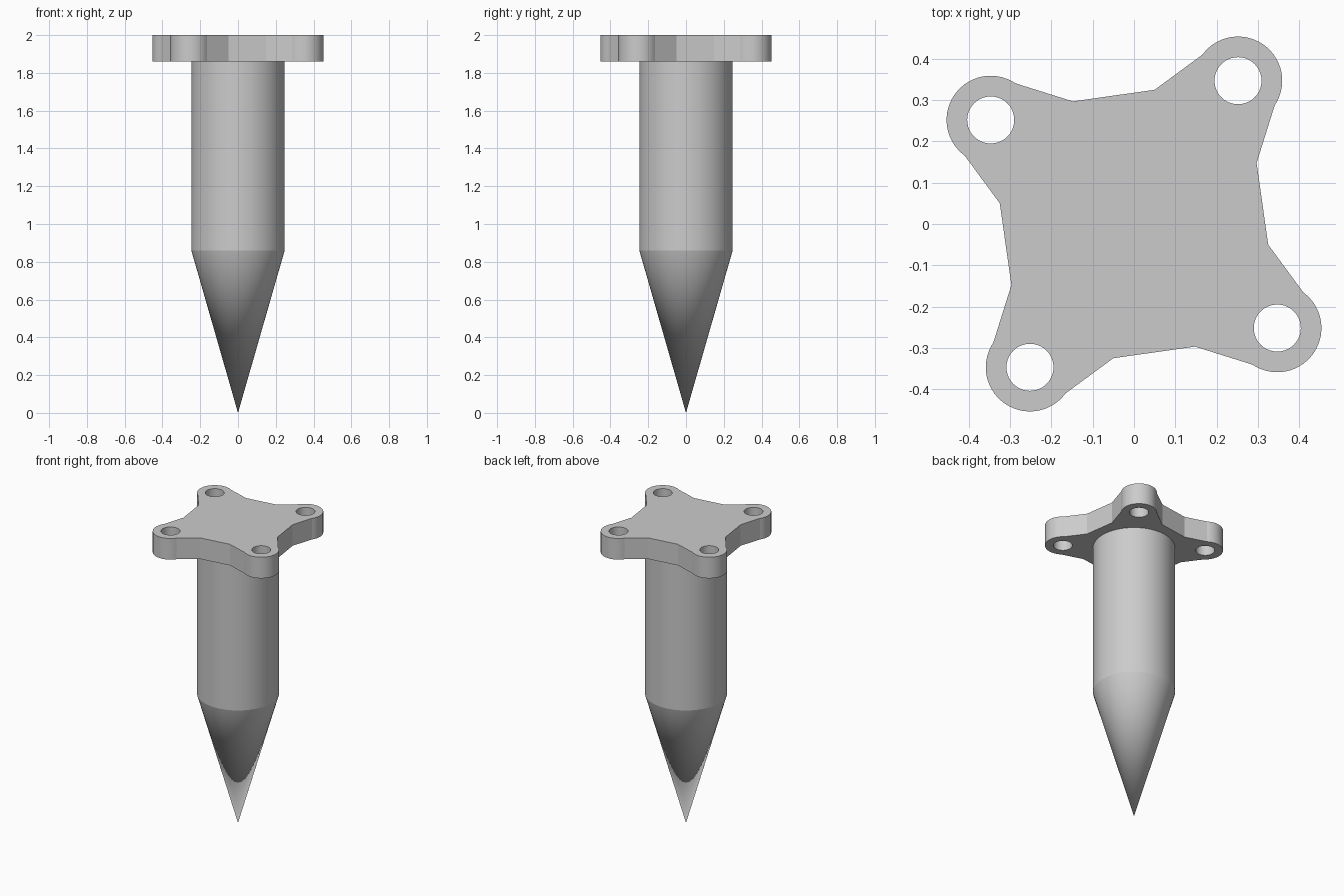
import bpy, bmesh
from math import cos, sin, pi, radians
from mathutils import Vector, Matrix

if "Cube" in bpy.data.objects:
    bpy.data.objects.remove(bpy.data.objects["Cube"])

SEG = 64
LOBE = Vector((0.252, 0.347))
LOBE_R, HOLE_R = 0.107, 0.057
PLATE_BOTTOM, PLATE_TOP = 1.86, 2.0


def smooth(obj):
    bpy.ops.object.select_all(action='DESELECT')
    obj.select_set(True)
    bpy.context.view_layer.objects.active = obj
    bpy.ops.object.shade_smooth_by_angle(angle=radians(12))


def arc(centre, r, a0, a1, n):
    angles = [radians(a0 + (a1 - a0) * i / n) for i in range(n + 1)]
    return [centre + Vector((cos(a), sin(a))) * r for a in angles]


def add_loop(curve, pts):
    s = curve.splines.new('POLY')
    s.points.add(len(pts) - 1)
    for p, co in zip(s.points, pts):
        p.co = (co.x, co.y, 0, 1)
    s.use_cyclic_u = True


# Mounting plate: one quarter outline and one bolt hole, repeated four times
quarter = arc(LOBE, LOBE_R, 144, -34, 28) + [Vector((0.297, 0.148)), Vector((0.325, -0.05))]
hole = arc(LOBE, HOLE_R, 0, 360, 40)[:-1]
turns = [Matrix.Rotation(-k * pi / 2, 2) for k in range(4)]

curve = bpy.data.curves.new("mounting_plate", 'CURVE')
curve.dimensions = '2D'
curve.fill_mode = 'BOTH'
curve.extrude = (PLATE_TOP - PLATE_BOTTOM) / 2
add_loop(curve, [t @ p for t in turns for p in quarter])
for t in turns:
    add_loop(curve, [t @ p for p in hole])

plate = bpy.data.objects.new("mounting_plate", curve)
plate.location.z = (PLATE_TOP + PLATE_BOTTOM) / 2
bpy.context.collection.objects.link(plate)
bpy.context.view_layer.objects.active = plate
plate.select_set(True)
bpy.ops.object.convert(target='MESH')
plate = bpy.context.view_layer.objects.active

# Weld caps to walls
bm = bmesh.new()
bm.from_mesh(plate.data)
bmesh.ops.remove_doubles(bm, verts=bm.verts, dist=1e-5)
bmesh.ops.recalc_face_normals(bm, faces=bm.faces)
bm.to_mesh(plate.data)
bm.free()
smooth(plate)

# Pointed shaft: lathed profile, seated slightly into the plate
profile = [(0, 0), (0.247, 0.86), (0.247, PLATE_BOTTOM + 0.02), (0, PLATE_BOTTOM + 0.02)]
bm = bmesh.new()
verts = [bm.verts.new((r, 0, z)) for r, z in profile]
edges = [bm.edges.new(pair) for pair in zip(verts, verts[1:])]
bmesh.ops.spin(bm, geom=verts + edges, cent=(0, 0, 0), axis=(0, 0, 1),
               angle=2 * pi, steps=SEG, use_duplicate=False)
bmesh.ops.remove_doubles(bm, verts=bm.verts, dist=1e-5)
bmesh.ops.recalc_face_normals(bm, faces=bm.faces)
mesh = bpy.data.meshes.new("pointed_shaft")
bm.to_mesh(mesh)
bm.free()
shaft = bpy.data.objects.new("pointed_shaft", mesh)
bpy.context.collection.objects.link(shaft)
smooth(shaft)
